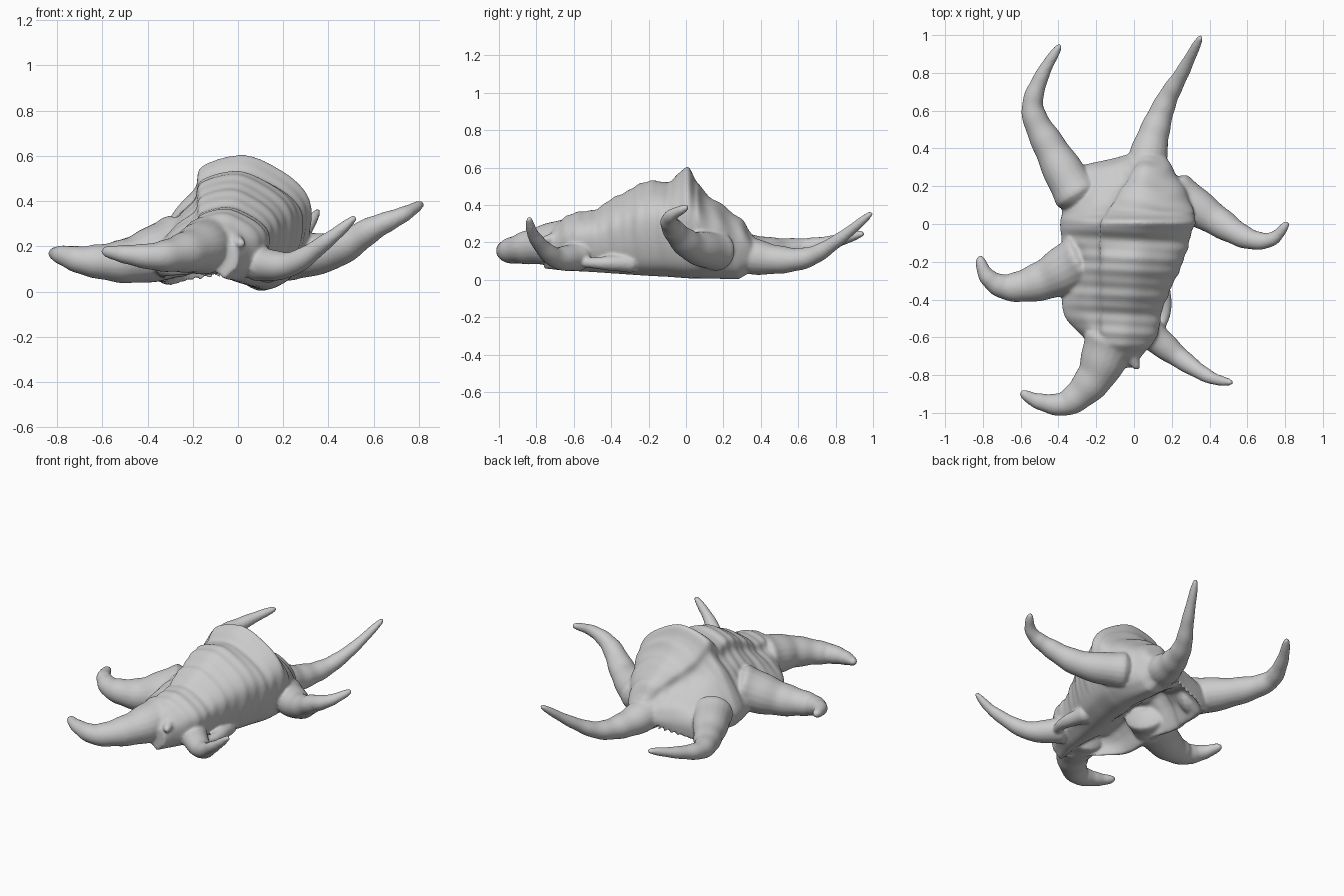
import bpy, bmesh, math
from mathutils import Vector

if "Cube" in bpy.data.objects:
    bpy.data.objects.remove(bpy.data.objects["Cube"])


def spline(pts, n, closed=False):
    """Catmull-Rom resampling of points of any dimension."""
    pts = [Vector(p) for p in pts]
    m, out = len(pts), []
    get = (lambda i: pts[i % m]) if closed else (lambda i: pts[max(0, min(m - 1, i))])
    for i in range(m if closed else m - 1):
        a, b, c, d = (get(i + k) for k in (-1, 0, 1, 2))
        for k in range(n):
            t = k / n
            out.append(0.5 * (2 * b + (c - a) * t + (2 * a - 5 * b + 4 * c - d) * t * t
                              + (3 * b - a - 3 * c + d) * t ** 3))
    if not closed:
        out.append(pts[-1])
    return out


def clamp(v):
    return max(0, min(1, v))


def loft(name, rings):
    """Closed skin over a list of equal-length rings."""
    bm = bmesh.new()
    vs = [[bm.verts.new(p) for p in r] for r in rings]
    n = len(vs[0])
    for a, b in zip(vs, vs[1:]):
        for i in range(n):
            bm.faces.new((a[i], a[(i + 1) % n], b[(i + 1) % n], b[i]))
    bm.faces.new(vs[0])
    bm.faces.new(vs[-1])
    bmesh.ops.recalc_face_normals(bm, faces=bm.faces)
    me = bpy.data.meshes.new(name)
    bm.to_mesh(me)
    bm.free()
    ob = bpy.data.objects.new(name, me)
    bpy.context.collection.objects.link(ob)
    return ob


def horn(name, radius, *path):
    """Curved spine: rounded root, flared base, slim taper to a blunt tip."""
    pts = spline(path, 12)
    last, rings = len(pts) - 1, []
    for i, p in enumerate(pts):
        t = (pts[min(last, i + 1)] - pts[max(0, i - 1)]).normalized()
        side = t.cross(Vector((0, 0, 1))).normalized()
        up = side.cross(t)
        s = 1 - i / last
        r = (radius * (.5 * s ** .6 + .5 * s ** 3) + .01) * (1 + .025 * math.sin(i * .9))
        r *= min(1, .35 + .2 * i)
        angles = [k * math.tau / 20 for k in range(20)]
        rings.append([p + r * (side * math.cos(a) + up * .95 * math.sin(a)) for a in angles])
    return loft(name, rings)


def section(y, xl, xr, zt):
    """Cross-section: lip, flank, shoulder, whorl, base, aperture groove."""
    cx = .02 + .13 * y
    zb = .02 - .05 * y + .6 * max(0, y - .28)
    xs = max(xl + .04, -.18 + .58 * max(0, y))
    zl = .15 - .1 * max(0, y - .1)
    h, w, v = zt - zb, xr - cx, xl - cx
    ctrl = [(xl, zl), ((xl + xs) / 2, zl + (zt - zl) * .45), (xs - .01, zt - .24 * h),
            (xs + .02, zt - .08 * h), (cx, zt), (cx + .5 * w, zt - .1 * h),
            (cx + .87 * w, zt - .25 * h), (xr, zt - .43 * h), (cx + .9 * w, zb + .28 * h),
            (cx + .65 * w, zb + .03), (cx + .15 * w, zb), (cx + .45 * v, zb + .36 * h),
            (cx + .68 * v, zb + .28 * h), (xl + .05, zb + .02)]
    ring = []
    for x, z in spline(ctrl, 7, True):
        # spiral cords on the body, whorl sutures on the spire
        out = Vector((x - cx, z - zb - .45 * h)).normalized()
        if y > .06:
            rip = .006 * math.sin(70 * math.hypot(x - .07, z - .2)) * clamp((x + .2) / .15)
        else:
            rip = .003 * math.sin(y * 95 + x * 5) + .003 * math.sin(y * 47 + 1)
        rip *= clamp((z - zb) / .15 - .5)
        ring.append((x + rip * out.x, y, z + rip * out.y))
    return ring


# Body whorl with flared lip: y, lip x, right x, top z
stations = [(-.76, -.12, .0, .22), (-.70, -.2, .04, .29), (-.6, -.27, .12, .36),
            (-.5, -.36, .14, .37), (-.4, -.38, .17, .43), (-.2, -.36, .26, .53),
            (-.1, -.38, .29, .52), (0, -.39, .32, .6), (.05, -.38, .32, .54),
            (.1, -.38, .31, .47), (.2, -.37, .26, .395), (.29, -.33, .21, .33),
            (.35, -.1, .17, .25), (.38, 0, .14, .19)]
parts = [loft("shell", [section(*s) for s in spline(stations, 16)])]

# Six horns, each from its root in the body to its tip
parts.append(horn("back_left_horn", .13, (-.27, .1, .18), (-.43, .38, .15),
                  (-.535, .6, .165), (-.49, .78, .2), (-.39, .95, .25)))
parts.append(horn("back_right_horn", .12, (.05, .24, .15), (.1, .46, .11),
                  (.17, .65, .12), (.26, .81, .21), (.355, .995, .36)))
parts.append(horn("right_horn", .12, (.17, .2, .15), (.42, .03, .18),
                  (.6, -.075, .28), (.73, -.08, .34), (.815, .01, .39)))
parts.append(horn("front_right_horn", .09, (.05, -.55, .13), (.23, -.7, .12),
                  (.4, -.81, .23), (.52, -.84, .33)))
parts.append(horn("front_left_horn", .15, (-.11, -.56, .21), (-.2, -.8, .18),
                  (-.35, -.945, .155), (-.5, -.94, .165), (-.6, -.89, .18)))
parts.append(horn("left_horn", .16, (-.22, -.16, .22), (-.46, -.29, .14),
                  (-.66, -.335, .135), (-.775, -.28, .16), (-.82, -.17, .17)))

# Low flange right of the base, and the little canal tip
parts.append(horn("base_flange", .06, (.12, -.25, .09), (.16, -.48, .09), (.06, -.66, .1)))
parts.append(horn("canal_tip", .06, (-.03, -.66, .23), (.02, -.77, .21)))

# Fuse everything into one smooth skin
bpy.ops.object.select_all(action='DESELECT')
for ob in parts:
    ob.select_set(True)
shell = parts[0]
bpy.context.view_layer.objects.active = shell
bpy.ops.object.join()
fuse = shell.modifiers.new("fuse", 'REMESH')
fuse.mode = 'VOXEL'
fuse.voxel_size = .009
fuse.use_smooth_shade = True
soften = shell.modifiers.new("soften", 'SMOOTH')
soften.factor = .5
soften.iterations = 6
